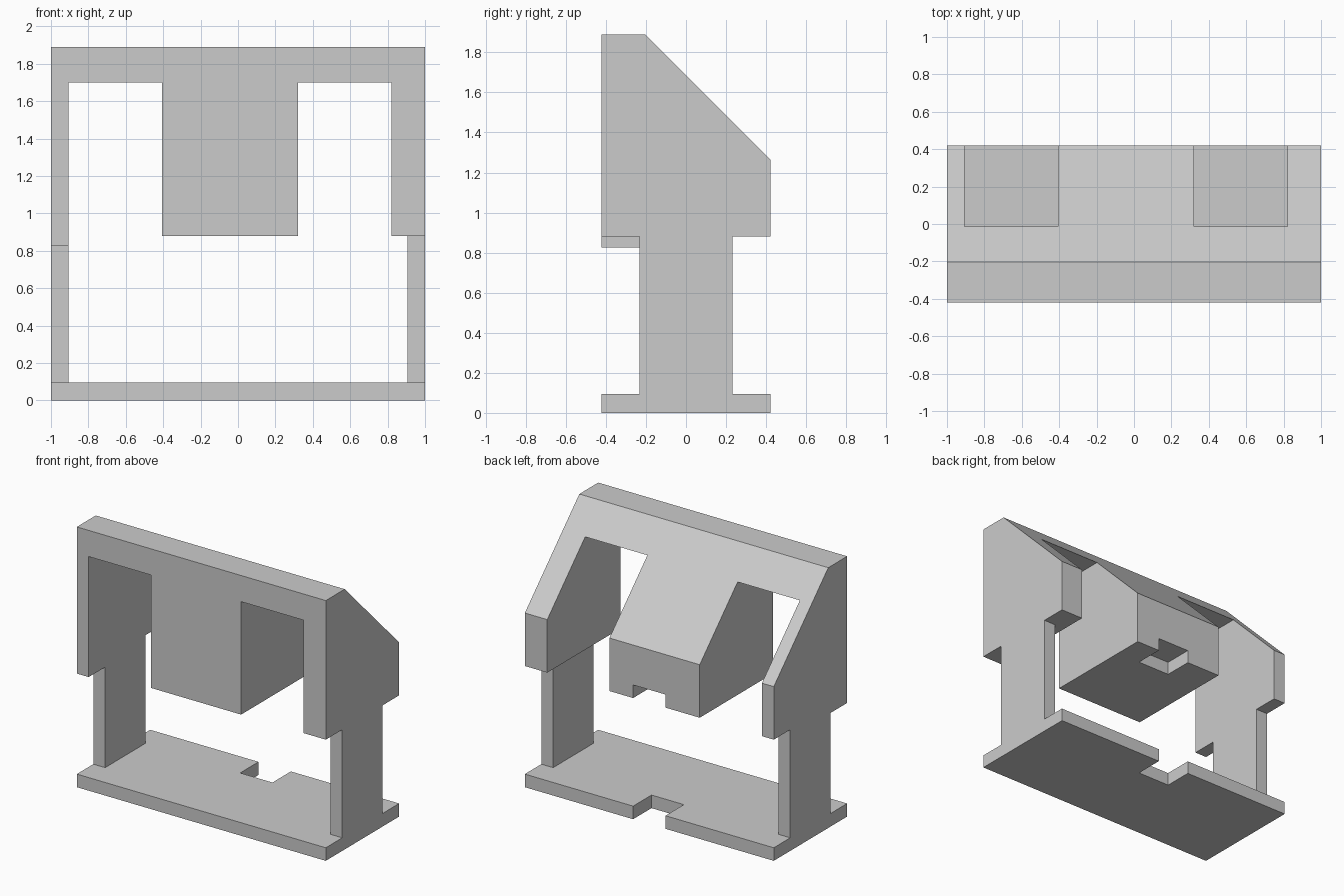
import bpy
import bmesh
from mathutils import Vector

cube = bpy.data.objects.get("Cube")
if cube:
    bpy.data.objects.remove(cube, do_unlink=True)

grey = bpy.data.materials.new("light grey")
grey.use_nodes = True
colour = (0.6, 0.6, 0.6, 1)
grey.diffuse_color = colour
grey.node_tree.nodes["Principled BSDF"].inputs["Base Color"].default_value = colour


def prism(name, profile, axis, start, end):
    """Extrude a (horizontal, z) profile along the x or y axis."""
    bm = bmesh.new()
    points = [(start, h, z) if axis == "x" else (h, start, z) for h, z in profile]
    face = bm.faces.new([bm.verts.new(p) for p in points])
    extruded = bmesh.ops.extrude_face_region(bm, geom=[face])
    moved = [v for v in extruded["geom"] if isinstance(v, bmesh.types.BMVert)]
    length = end - start
    offset = Vector((length, 0, 0) if axis == "x" else (0, length, 0))
    bmesh.ops.translate(bm, verts=moved, vec=offset)
    # extrusion may leave the starting cap behind or drop it
    edges = [e for e in bm.edges if e.is_boundary]
    if edges:
        bmesh.ops.holes_fill(bm, edges=edges, sides=0)
    bmesh.ops.recalc_face_normals(bm, faces=bm.faces)
    mesh = bpy.data.meshes.new(name)
    bm.to_mesh(mesh)
    bm.free()
    mesh.materials.append(grey)
    obj = bpy.data.objects.new(name, mesh)
    bpy.context.collection.objects.link(obj)
    return obj


def cut(target, cutter):
    mod = target.modifiers.new("cut", "BOOLEAN")
    mod.operation = "DIFFERENCE"
    mod.solver = "EXACT"
    mod.object = cutter
    bpy.context.view_layer.objects.active = target
    bpy.ops.object.modifier_apply(modifier=mod.name)
    bpy.data.objects.remove(cutter, do_unlink=True)


def rectangle(h0, h1, z0, z1):
    return [(h0, z0), (h1, z0), (h1, z1), (h0, z1)]


depth, post, plate = 0.421, 0.232, 0.095
head, lip, lintel, top = 0.88, 0.825, 1.7, 1.89
wall = 1 - plate

# Side silhouette: base plate, narrow post, sloped head
silhouette = [
    (-depth, 0), (depth, 0), (depth, plate), (post, plate),
    (post, head), (depth, head), (depth, 1.265), (-0.204, top),
    (-depth, top), (-depth, lip), (-post, lip), (-post, plate),
    (-depth, plate),
]
frame = prism("bracket_frame", silhouette, "x", -1, 1)

# Through opening: wide bay below, two windows either side of the centre block
opening = [
    (-wall, plate), (wall, plate), (wall, head), (0.82, head),
    (0.82, lintel), (0.32, lintel), (0.32, head), (-0.405, head),
    (-0.405, lintel), (-wall, lintel),
]
cut(frame, prism("opening_cutter", opening, "y", -0.6, 0.6))

# Raise the front lip of the thick wall only
cut(frame, prism("lip_cutter", rectangle(0.5, 1.1, 0.5, head), "y", -0.6, -post))

# Rear notch through the base plate and the underside of the centre block
notch = rectangle(-0.13, 0.13, -0.1, head + plate)
cut(frame, prism("notch_cutter", notch, "y", 0.21, 0.6))
